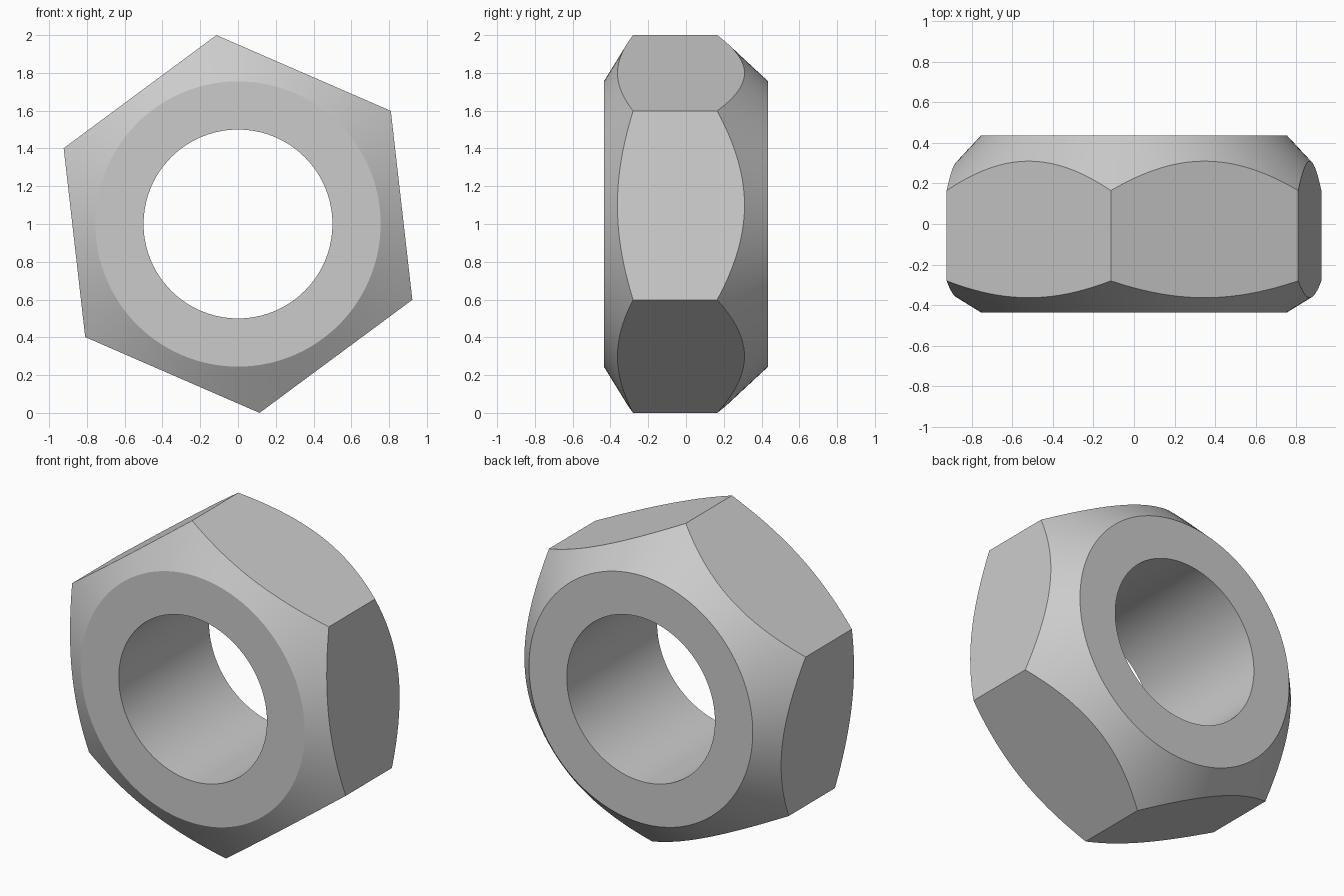
import bpy, bmesh, math

default = bpy.data.objects.get("Cube")
if default:
    bpy.data.objects.remove(default, do_unlink=True)

# Steel grey material
steel = bpy.data.materials.new("steel_grey")
steel.use_nodes = True
steel.diffuse_color = (0.6, 0.6, 0.6, 1)
steel.node_tree.nodes["Principled BSDF"].inputs["Base Color"].default_value = (0.6, 0.6, 0.6, 1)

SEGMENTS = 120
TWIST = math.radians(6.5)
CORNER = 1 / math.cos(TWIST)          # corner radius, so the height is 2
APOTHEM = CORNER * math.cos(math.pi / 6)
HOLE, RIM, HALF = 0.5, 0.755, 0.435
FRONT_CORNER, BACK_CORNER = -0.28, 0.165


def hex_radius(i):
    """Radius of the hexagon at segment i, where segment 0 is a corner."""
    a = (2 * math.pi * i / SEGMENTS) % (math.pi / 3)
    return APOTHEM / math.cos(a - math.pi / 6)


def chamfer_y(radius, face_y, corner_y):
    """Depth of the conical chamfer at a given radius."""
    return face_y + (corner_y - face_y) * (radius - RIM) / (CORNER - RIM)


bm = bmesh.new()
columns = []
for i in range(SEGMENTS):
    r = hex_radius(i)
    section = [(HOLE, -HALF), (RIM, -HALF),
               (r, chamfer_y(r, -HALF, FRONT_CORNER)),
               (r, chamfer_y(r, HALF, BACK_CORNER)),
               (RIM, HALF), (HOLE, HALF)]
    a = math.pi / 2 + TWIST + 2 * math.pi * i / SEGMENTS
    columns.append([bm.verts.new((p * math.cos(a), y, 1 + p * math.sin(a)))
                    for p, y in section])

# End faces, chamfers and bore
for i, col in enumerate(columns):
    nxt = columns[(i + 1) % SEGMENTS]
    for k in (0, 1, 3, 4, 5):
        j = (k + 1) % 6
        bm.faces.new((col[k], col[j], nxt[j], nxt[k]))

# Six curved-edged wrench flats
step = SEGMENTS // 6
for side in range(6):
    cols = [columns[(side * step + n) % SEGMENTS] for n in range(step + 1)]
    bm.faces.new([c[2] for c in cols] + [c[3] for c in reversed(cols)])

bmesh.ops.recalc_face_normals(bm, faces=bm.faces[:])
mesh = bpy.data.meshes.new("hex_nut")
bm.to_mesh(mesh)
bm.free()
mesh.materials.append(steel)
nut = bpy.data.objects.new("hex_nut", mesh)
bpy.context.collection.objects.link(nut)

# Smooth cones and bore, crisp edges
bpy.ops.object.select_all(action="DESELECT")
nut.select_set(True)
bpy.context.view_layer.objects.active = nut
bpy.ops.object.shade_smooth_by_angle(angle=math.radians(25))
